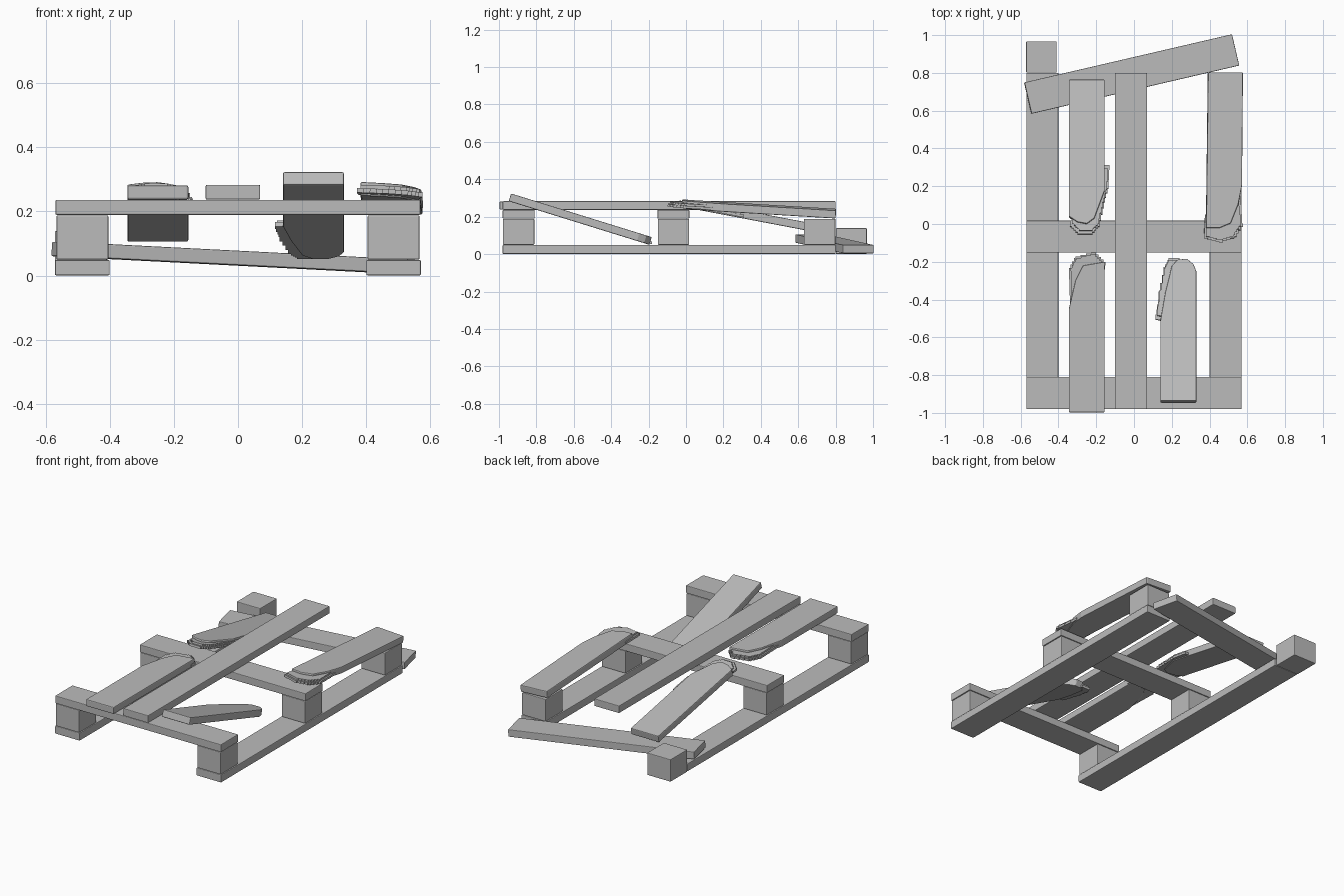
import bpy, bmesh, math
from mathutils import Matrix, Vector

cube = bpy.data.objects.get("Cube")
if cube:
    bpy.data.objects.remove(cube, do_unlink=True)

wood = bpy.data.materials.new("weathered_grey_wood")
wood.use_nodes = True
GREY = (0.5, 0.5, 0.5, 1)
wood.diffuse_color = GREY
wood.node_tree.nodes["Principled BSDF"].inputs["Base Color"].default_value = GREY


def finish(name, bm, matrix, bevel):
    """Turn a bmesh into a named, placed object with worn edges."""
    bmesh.ops.recalc_face_normals(bm, faces=bm.faces)
    mesh = bpy.data.meshes.new(name)
    bm.to_mesh(mesh)
    bm.free()
    mesh.materials.append(wood)
    obj = bpy.data.objects.new(name, mesh)
    bpy.context.collection.objects.link(obj)
    obj.matrix_world = matrix
    if bevel:
        mod = obj.modifiers.new("worn_edges", "BEVEL")
        mod.width = bevel
        mod.segments = 2
    return obj


def box(name, center, size, rotation=Matrix()):
    bm = bmesh.new()
    bmesh.ops.create_cube(bm, size=1, matrix=Matrix.Diagonal((*size, 1)))
    return finish(name, bm, Matrix.Translation(center) @ rotation, 0.004)


def plate(name, outline, z0, z1, matrix, bevel=0):
    """Extrude a plan outline between two heights."""
    bm = bmesh.new()
    face = bm.faces.new([bm.verts.new((x, y, z0)) for x, y in outline])
    grown = bmesh.ops.extrude_face_region(bm, geom=[face])
    top = [v for v in grown["geom"] if isinstance(v, bmesh.types.BMVert)]
    bmesh.ops.translate(bm, verts=top, vec=(0, 0, z1 - z0))
    return finish(name, bm, matrix, bevel)


def stairs(path, steps=4):
    """Replace each stretch of a path with small square splinter steps."""
    result = [path[0]]
    for (ax, ay), (bx, by) in zip(path, path[1:]):
        for i in range(1, steps + 1):
            x, y = ax + (bx - ax) * i / steps, ay + (by - ay) * i / steps
            result += [(result[-1][0], y), (x, y)]
    return result


def broken_slat(name, start, pitch, roll, board, torn):
    """Board with a rounded broken tip and stepped layers of torn wood."""
    ox, oy, _ = start
    local = lambda pts: [(x - ox, y - oy) for x, y in pts]
    matrix = (Matrix.Translation(start) @ Matrix.Rotation(-math.atan(pitch), 4, "X")
              @ Matrix.Rotation(roll, 4, "Y"))
    plate(name, local(board), 0, 0.043, matrix, 0.005)
    torn = local(torn)
    middle = sum((Vector(p) for p in torn), Vector((0, 0))) / len(torn)
    for level, (scale, low, high) in enumerate(((1, 0.006, 0.02), (0.9, 0.02, 0.031))):
        layer = [tuple(middle.lerp(Vector(p), scale)) for p in torn]
        plate(f"{name}_splinters_{level + 1}", stairs(layer), low, high, matrix)


# Bottom runners and spacer blocks; one corner block has come loose
W = 0.17
for side, x in (("right", -0.485), ("left", 0.485)):
    box(f"{side}_runner", (x, -0.09, 0.025), (W, 1.78, 0.048))
    rows = [("front", -0.895), ("middle", -0.067)]
    if side == "left":
        rows.append(("back", 0.715))
    for row, y in rows:
        box(f"{side}_{row}_block", (x, y, 0.119), (0.162, 0.168, 0.138))
box("loose_block", (-0.49, 0.884, 0.07), (0.162, 0.165, 0.138))

# Cross beams and the intact centre slat
for row, y in (("front", -0.895), ("middle", -0.067)):
    box(f"{row}_cross_beam", (0, y, 0.213), (1.138, W, 0.047))
box("centre_slat", (-0.016, -0.09, 0.26), (W, 1.78, 0.046))

# Fallen back board, one end resting on a runner
tilt = Matrix.Rotation(0.228, 4, "Z") @ Matrix.Rotation(0.05, 4, "Y")
box("fallen_board", (-0.0125, 0.794, 0.055), (1.13, W, 0.045), tilt)

# Broken top slats
broken_slat("front_right_slat", (-0.25, -0.997, 0.238), 0, 0,
            [(-0.345, -0.997), (-0.155, -0.997), (-0.155, -0.2), (-0.27, -0.22),
             (-0.31, -0.3), (-0.345, -0.45)],
            [(-0.34, -0.42), (-0.345, -0.25), (-0.31, -0.18), (-0.2, -0.15),
             (-0.15, -0.2), (-0.16, -0.28)])
broken_slat("front_left_slat", (0.235, -0.948, 0.283), 0.31, 0,
            [(0.14, -0.948), (0.33, -0.948), (0.33, -0.23), (0.315, -0.19),
             (0.28, -0.16), (0.23, -0.165), (0.2, -0.2), (0.165, -0.35), (0.14, -0.5)],
            [(0.16, -0.5), (0.115, -0.49), (0.13, -0.38), (0.165, -0.2),
             (0.19, -0.15), (0.24, -0.15), (0.25, -0.25)])
broken_slat("back_right_slat", (-0.25, 0.757, 0.105), 0.19, 0,
            [(-0.345, 0.757), (-0.155, 0.757), (-0.155, 0.16), (-0.21, 0.01),
             (-0.25, -0.02), (-0.3, -0.01), (-0.345, 0.02)],
            [(-0.17, 0.3), (-0.13, 0.3), (-0.135, 0.2), (-0.16, 0.1),
             (-0.19, -0.03), (-0.23, -0.07), (-0.3, -0.07), (-0.34, -0.03), (-0.3, 0.1)])
broken_slat("back_left_slat", (0.48, 0.8, 0.195), 0.06, 0.05,
            [(0.39, 0.8), (0.575, 0.8), (0.57, 0.2), (0.55, 0.1),
             (0.51, 0), (0.45, -0.025), (0.38, -0.025)],
            [(0.56, 0.2), (0.575, 0), (0.53, -0.07), (0.45, -0.1),
             (0.37, -0.08), (0.375, 0.03), (0.45, 0.1)])
